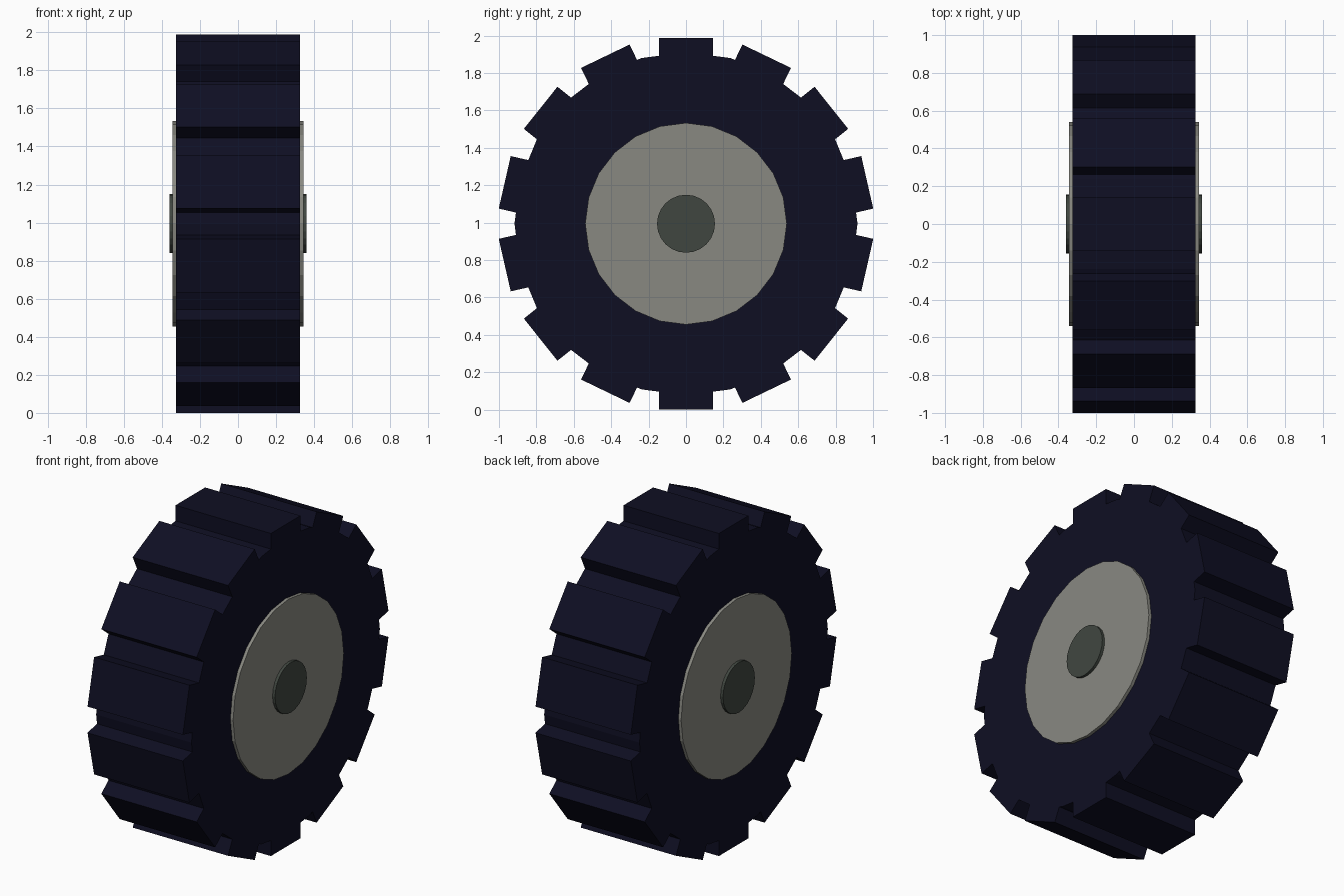
import bpy, bmesh, math

if "Cube" in bpy.data.objects:
    bpy.data.objects.remove(bpy.data.objects["Cube"])

CZ = 0.994            # axle height
SIDES = 24            # facets of the round parts
BODY_R = 0.917        # tyre radius in the valleys
LUG_R, LUG_HALF, LUGS = 0.994, 0.144, 14


def material(name, rgb):
    m = bpy.data.materials.new(name)
    m.diffuse_color = (*rgb, 1.0)
    m.use_nodes = True
    m.node_tree.nodes["Principled BSDF"].inputs["Base Color"].default_value = m.diffuse_color
    return m


rubber = material("dark navy rubber", (0.0045, 0.0045, 0.0165))
rim_grey = material("warm grey rim", (0.25, 0.25, 0.222))
cap_grey = material("dark green grey cap", (0.051, 0.062, 0.051))


def extrude_profile(name, points, x0, x1, mat):
    """Extrude a closed (y, z) outline along x, centred on the axle."""
    bm = bmesh.new()
    face = bm.faces.new([bm.verts.new((x0, y, z + CZ)) for y, z in points])
    res = bmesh.ops.extrude_face_region(bm, geom=[face], use_keep_orig=True)
    moved = [g for g in res["geom"] if isinstance(g, bmesh.types.BMVert)]
    bmesh.ops.translate(bm, verts=moved, vec=(x1 - x0, 0, 0))
    bmesh.ops.recalc_face_normals(bm, faces=bm.faces)
    me = bpy.data.meshes.new(name)
    bm.to_mesh(me)
    bm.free()
    me.materials.append(mat)
    ob = bpy.data.objects.new(name, me)
    bpy.context.collection.objects.link(ob)
    return ob


def polar(r, a):
    return (r * math.sin(a), r * math.cos(a))


def ring(r, n=SIDES):
    return [polar(r, 2 * math.pi * i / n) for i in range(n)]


def body_radius(a):
    """Radius of the faceted tyre body at angle a."""
    step = 2 * math.pi / SIDES
    return BODY_R * math.cos(step / 2) / math.cos(a % step - step / 2)


def lug_foot(centre, side):
    """Angle where a lug wall meets the tyre body."""
    a = centre
    for _ in range(20):
        a = centre + side * math.asin(LUG_HALF / body_radius(a))
    return a


# Tyre outline: blocky lugs with the faceted body between them
outline = []
pitch = 2 * math.pi / LUGS
tip_r = math.hypot(LUG_R, LUG_HALF)
tip_a = math.atan2(LUG_HALF, LUG_R)
for i in range(LUGS):
    c = i * pitch
    start, end = lug_foot(c, -1), lug_foot(c, 1)
    outline += [polar(body_radius(start), start), polar(tip_r, c - tip_a),
                polar(tip_r, c + tip_a), polar(body_radius(end), end)]
    nxt = lug_foot(c + pitch, -1)
    for k in range(SIDES + 1):
        a = 2 * math.pi * k / SIDES
        if end + 0.002 < a < nxt - 0.002:
            outline.append(polar(BODY_R, a))
extrude_profile("tyre", outline, -0.325, 0.325, rubber)

# Rim discs and axle caps on both sides
for s, label in ((-1, "left"), (1, "right")):
    extrude_profile("rim_disc_" + label, ring(0.539), s * 0.30, s * 0.344, rim_grey)
    extrude_profile("axle_cap_" + label, ring(0.155), s * 0.33, s * 0.361, cap_grey)
